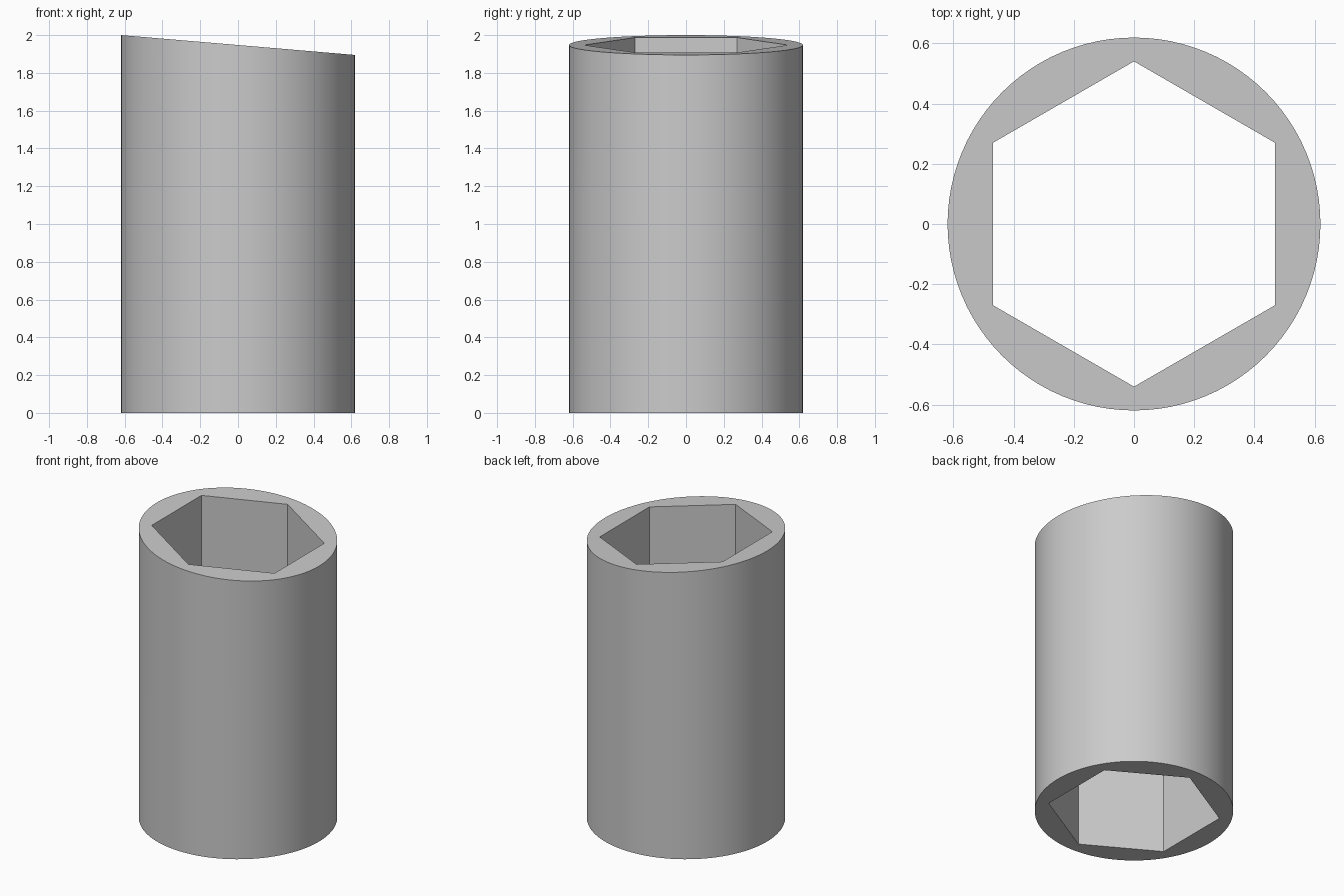
import bpy
import bmesh
import math

cube = bpy.data.objects.get("Cube")
if cube:
    bpy.data.objects.remove(cube, do_unlink=True)

RADIUS = 0.619
HEX_RADIUS = 0.54
HIGH, LOW = 2.0, 1.895

grey = bpy.data.materials.new("plain grey")
grey.use_nodes = True
colour = (0.6, 0.6, 0.6, 1)
grey.diffuse_color = colour
grey.node_tree.nodes["Principled BSDF"].inputs["Base Color"].default_value = colour


def prism(name, sides, radius, bottom, top, turn=0.0):
    """Upright prism; top is a function giving the height at x."""
    bpy.ops.mesh.primitive_cylinder_add(vertices=sides, radius=radius, depth=2)
    obj = bpy.context.object
    obj.name = obj.data.name = name
    bm = bmesh.new()
    bm.from_mesh(obj.data)
    for v in bm.verts:
        x, y = v.co.x, v.co.y
        v.co.x = x * math.cos(turn) - y * math.sin(turn)
        v.co.y = x * math.sin(turn) + y * math.cos(turn)
        v.co.z = top(v.co.x) if v.co.z > 0 else bottom
    bm.to_mesh(obj.data)
    bm.free()
    obj.data.materials.append(grey)
    return obj


# Round sleeve with a slanted top, higher on the right side
middle, slope = (HIGH + LOW) / 2, (LOW - HIGH) / (2 * RADIUS)
sleeve = prism("sleeve", 96, RADIUS, 0, lambda x: middle + slope * x)

# Hexagonal bore, corners to front and back, open at both ends
cutter = prism("hex_bore_cutter", 6, HEX_RADIUS, -0.5, lambda x: 2.5)
cutter.hide_render = True

bore = sleeve.modifiers.new("hex bore", "BOOLEAN")
bore.operation = "DIFFERENCE"
bore.solver = "EXACT"
bore.object = cutter

bpy.ops.object.select_all(action="DESELECT")
sleeve.select_set(True)
bpy.context.view_layer.objects.active = sleeve
bpy.ops.object.modifier_apply(modifier=bore.name)
bpy.data.objects.remove(cutter, do_unlink=True)
bpy.ops.object.shade_smooth_by_angle(angle=math.radians(30))
